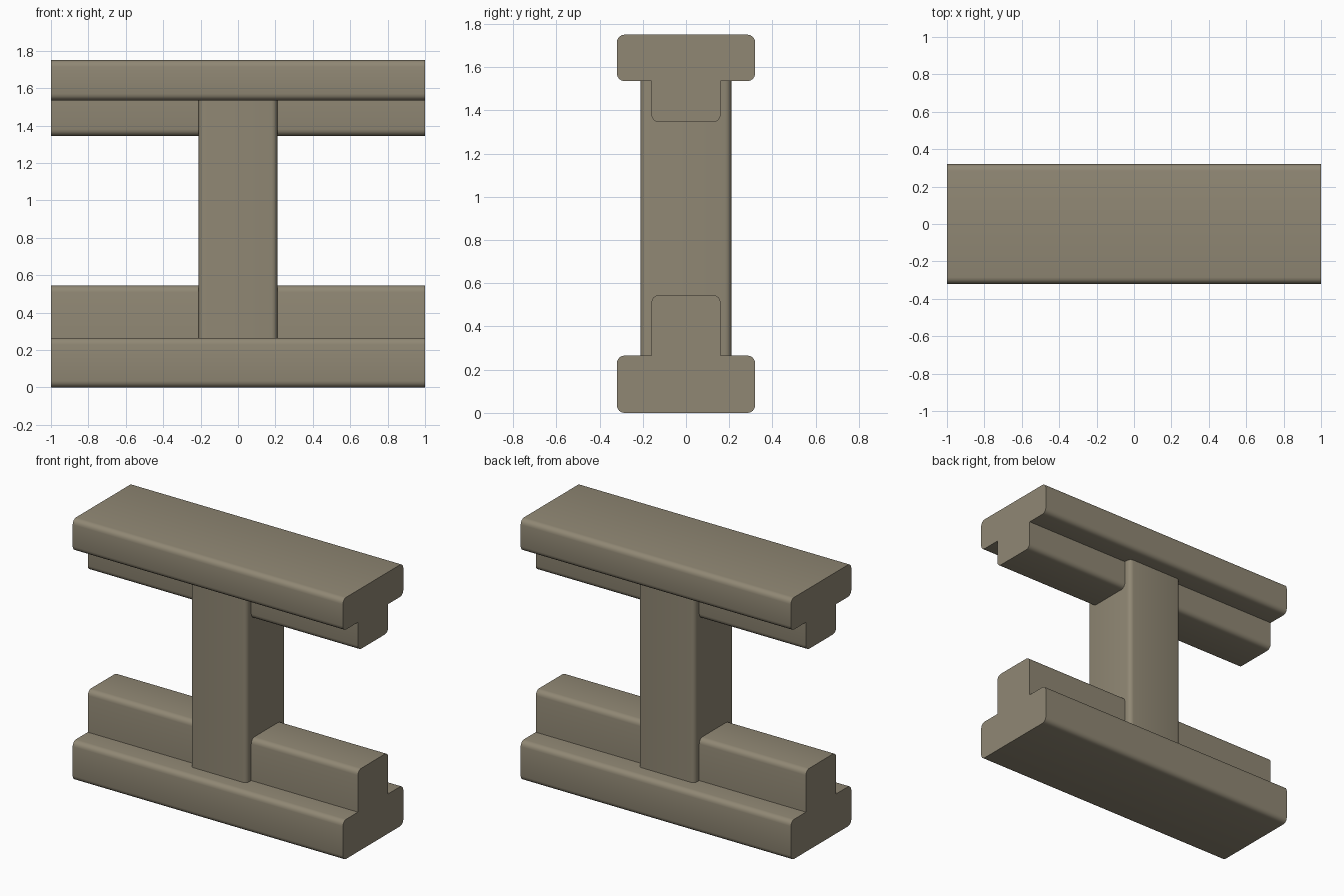
import bpy
import bmesh
import math
from mathutils import Matrix

old = bpy.data.objects.get("Cube")
if old:
    bpy.data.objects.remove(old, do_unlink=True)

stone = bpy.data.materials.new("warm grey stone")
stone.use_nodes = True
colour = (0.28, 0.245, 0.175, 1)
stone.diffuse_color = colour
stone.node_tree.nodes["Principled BSDF"].inputs["Base Color"].default_value = colour


def extrude_profile(name, points, length, radius, rotation):
    """Extrude a profile along its normal and round its convex long edges."""
    bm = bmesh.new()
    face = bm.faces.new([bm.verts.new((a, b, -length / 2)) for a, b in points])
    out = bmesh.ops.extrude_face_region(bm, geom=[face])
    top = [v for v in out["geom"] if isinstance(v, bmesh.types.BMVert)]
    bmesh.ops.translate(bm, verts=top, vec=(0, 0, length))
    bmesh.ops.recalc_face_normals(bm, faces=bm.faces)
    long_edges = [e for e in bm.edges
                  if abs(e.verts[0].co.z - e.verts[1].co.z) > length / 2 and e.is_convex]
    bmesh.ops.bevel(bm, geom=long_edges, offset=radius, segments=4,
                    profile=0.5, affect="EDGES")
    bm.transform(rotation)
    bmesh.ops.recalc_face_normals(bm, faces=bm.faces)
    mesh = bpy.data.meshes.new(name)
    bm.to_mesh(mesh)
    bm.free()
    mesh.materials.append(stone)
    obj = bpy.data.objects.new(name, mesh)
    bpy.context.collection.objects.link(obj)
    bpy.ops.object.select_all(action="DESELECT")
    obj.select_set(True)
    bpy.context.view_layer.objects.active = obj
    bpy.ops.object.shade_smooth_by_angle(angle=math.radians(35))
    return obj


def tee(outer, shoulder, inner):
    """T section: wide flange from outer to shoulder, narrow web to inner."""
    half = [(0.32, outer), (0.32, shoulder), (0.16, shoulder), (0.16, inner)]
    return half + [(-y, z) for y, z in reversed(half)]


# Profile axes become y and z, extrusion runs along x
along_x = Matrix(((0, 0, 1, 0), (1, 0, 0, 0), (0, 1, 0, 0), (0, 0, 0, 1)))

# Beams
extrude_profile("bottom_beam", tee(0, 0.265, 0.545), 2, 0.035, along_x)
extrude_profile("top_beam", tee(1.75, 1.535, 1.345), 2, 0.035, along_x)

# Post between the beam flanges
s = 0.21
extrude_profile("post", [(-s, -s), (s, -s), (s, s), (-s, s)], 1.29, 0.03,
                Matrix.Translation((0, 0, 0.9)))
